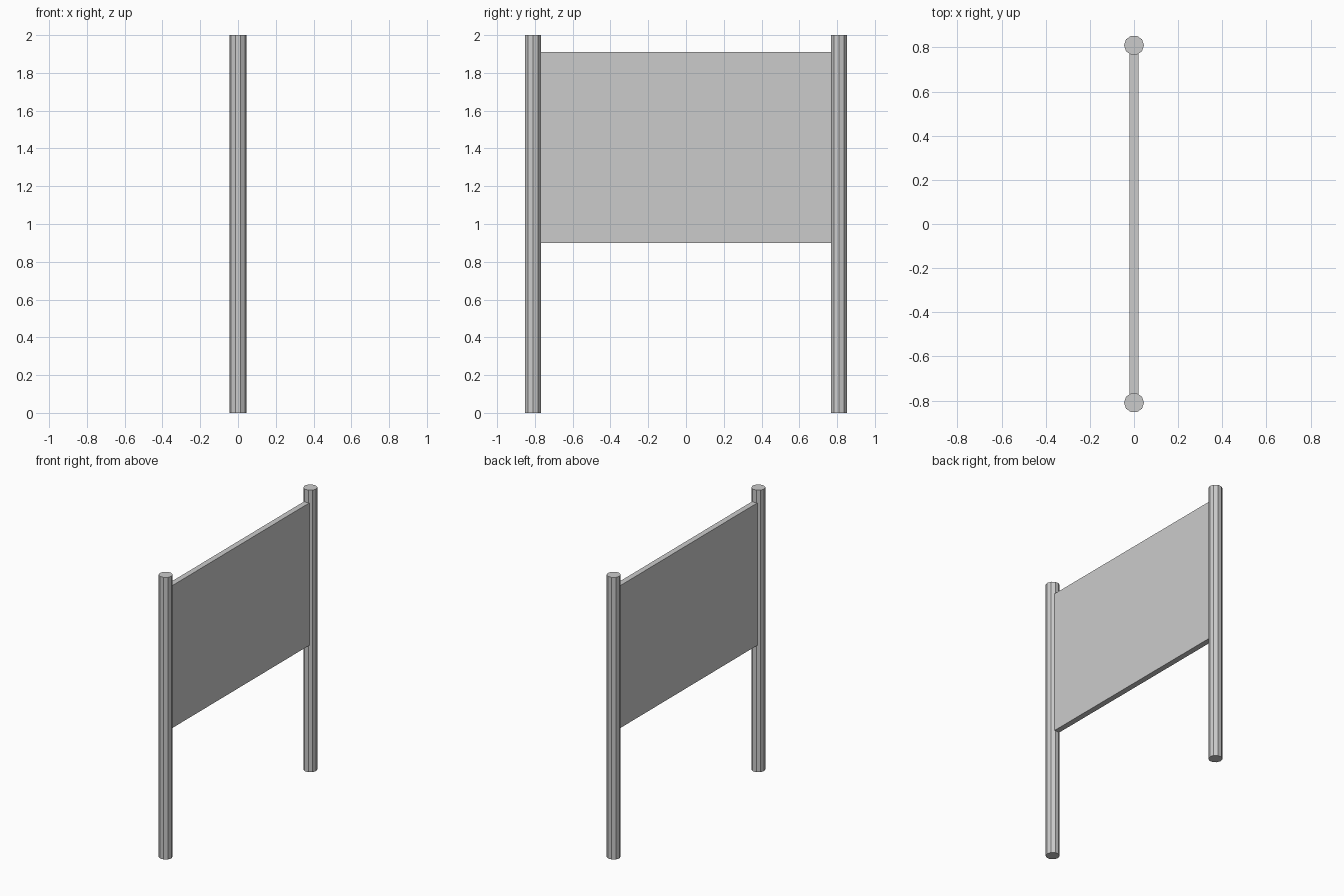
import bpy

if "Cube" in bpy.data.objects:
    bpy.data.objects.remove(bpy.data.objects["Cube"])

POST_Y = 0.81
POST_R = 0.045


def post(name, y):
    # ten-sided upright with flat facets, corners pointing along x
    bpy.ops.mesh.primitive_cylinder_add(vertices=10, radius=POST_R, depth=2.0,
                                        location=(0, y, 1.0),
                                        rotation=(0, 0, 1.5707963))
    bpy.context.object.name = name


# Two posts
for name, side in (("near_post", -1), ("far_post", 1)):
    post(name, side * POST_Y)

# Panel held between the posts
bpy.ops.mesh.primitive_cube_add(size=1, location=(0, 0, 1.405))
panel = bpy.context.object
panel.name = "panel"
panel.scale = (0.04, 1.54, 1.01)
bpy.ops.object.transform_apply(location=False, rotation=False, scale=True)
